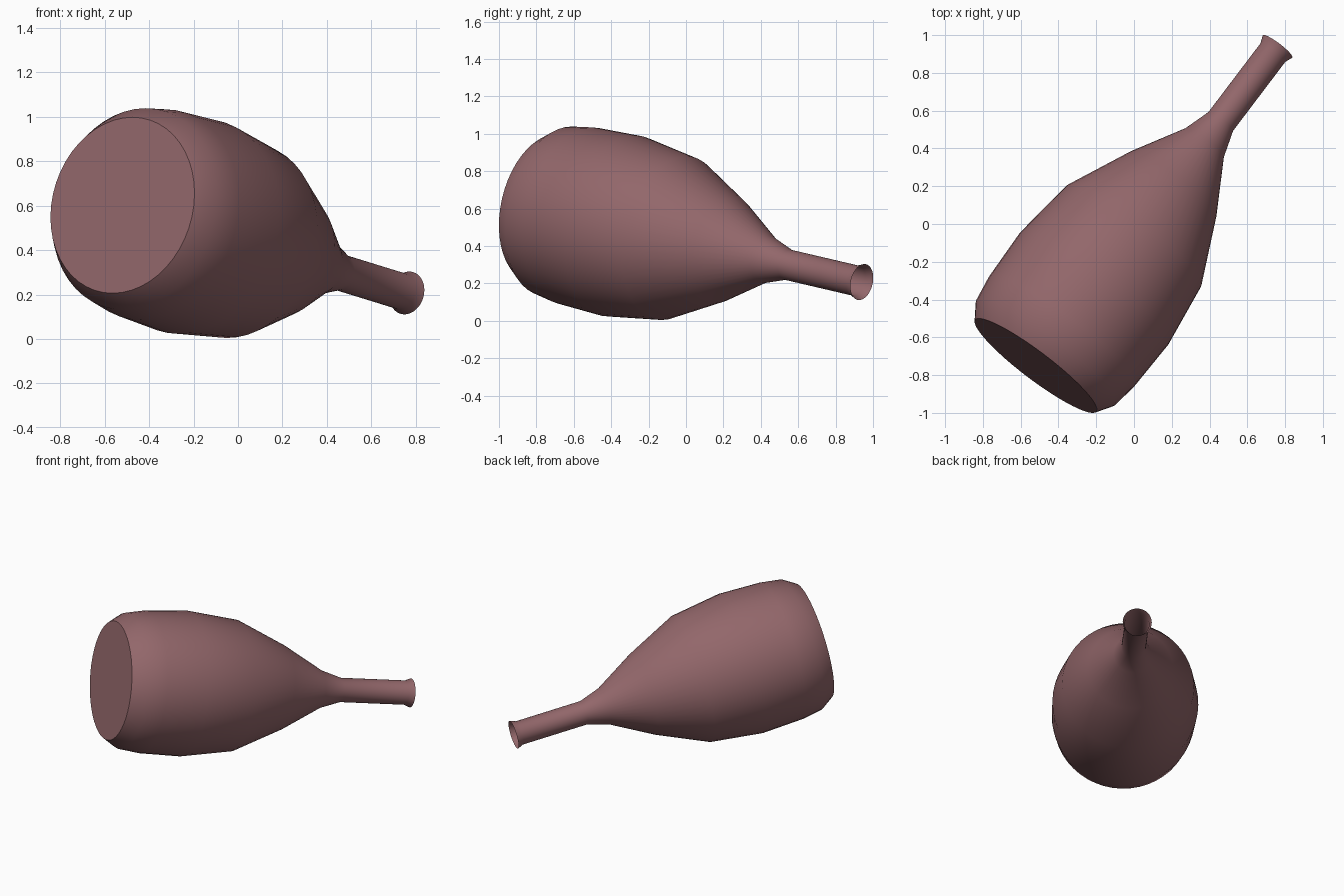
import bpy, bmesh, math
from mathutils import Vector

if "Cube" in bpy.data.objects:
    bpy.data.objects.remove(bpy.data.objects["Cube"])

# Bottle lying on its side: radius profile along a tilted axis
BASE = Vector((-0.52, -0.75, 0.602))
MOUTH = Vector((0.76, 0.94, 0.207))
AXIS = (MOUTH - BASE).normalized()
LENGTH = (MOUTH - BASE).length
SEGMENTS = 48
profile = [(0.0, 0.403), (0.09, 0.461), (0.229, 0.482), (0.521, 0.492),
           (0.875, 0.445), (1.222, 0.287), (1.504, 0.128), (1.65, 0.082),
           (2.115, 0.082), (LENGTH, 0.098)]

side = Vector((AXIS.y, -AXIS.x, 0)).normalized()
up = side.cross(AXIS)

bm = bmesh.new()
rings = []
for s, r in profile:
    ring = []
    for i in range(SEGMENTS):
        a = 2 * math.pi * i / SEGMENTS
        ring.append(bm.verts.new(BASE + AXIS * s + (side * math.cos(a) + up * math.sin(a)) * r))
    rings.append(ring)

# Walls, flat closed bottom, open mouth
for lo, hi in zip(rings, rings[1:]):
    for i in range(SEGMENTS):
        j = (i + 1) % SEGMENTS
        bm.faces.new((lo[i], lo[j], hi[j], hi[i]))
bottom = bm.faces.new(rings[0])
bmesh.ops.recalc_face_normals(bm, faces=bm.faces)
bottom.normal_update()
if bottom.normal.dot(AXIS) > 0:
    bmesh.ops.reverse_faces(bm, faces=bm.faces)

mesh = bpy.data.meshes.new("bottle")
bm.to_mesh(mesh)
bm.free()
bottle = bpy.data.objects.new("bottle", mesh)
bpy.context.collection.objects.link(bottle)

# Smooth glass with a crisp bottom edge
bpy.context.view_layer.objects.active = bottle
bottle.select_set(True)
bpy.ops.object.shade_smooth_by_angle(angle=math.radians(40))

mat = bpy.data.materials.new("rose_glass")
mat.diffuse_color = (0.29, 0.135, 0.145, 1)
mat.use_nodes = True
mat.node_tree.nodes["Principled BSDF"].inputs["Base Color"].default_value = mat.diffuse_color
mesh.materials.append(mat)
